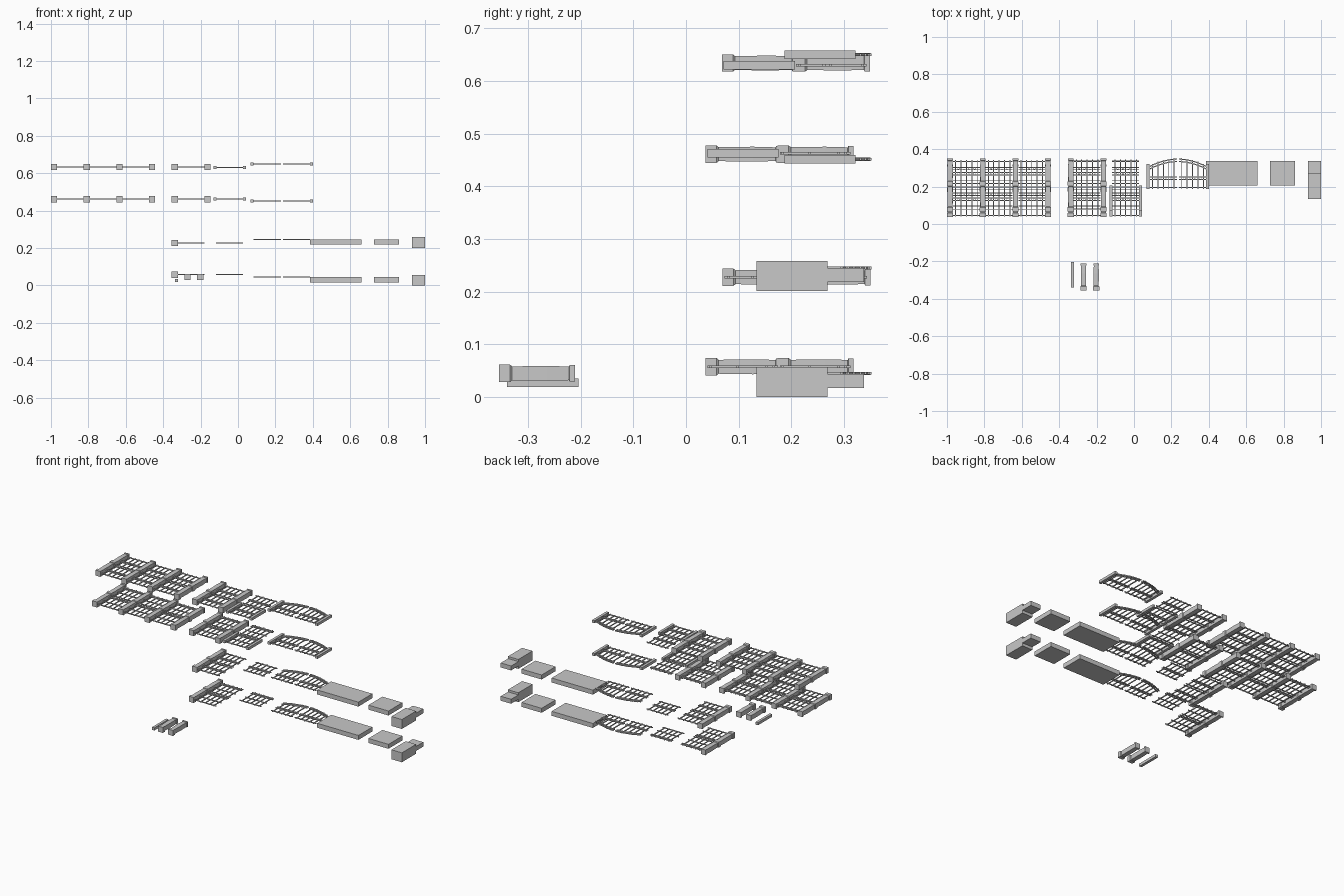
import bpy
import bmesh
from mathutils import Vector, Matrix

cube = bpy.data.objects.get("Cube")
if cube:
    bpy.data.objects.remove(cube)

grey = bpy.data.materials.new("plain grey")
grey.use_nodes = True
grey.diffuse_color = (0.58, 0.58, 0.58, 1)
grey.node_tree.nodes["Principled BSDF"].inputs["Base Color"].default_value = (0.58, 0.58, 0.58, 1)


def finish(bm, name):
    mesh = bpy.data.meshes.new(name)
    bmesh.ops.recalc_face_normals(bm, faces=bm.faces)
    bm.to_mesh(mesh)
    bm.free()
    mesh.materials.append(grey)
    return mesh


def place(name, mesh, x, y, z):
    ob = bpy.data.objects.new(name, mesh)
    ob.location = (x, y, z)
    bpy.context.collection.objects.link(ob)


def bar(bm, a, b, thick):
    """Square bar lying flat between two points."""
    a, b = Vector((*a, 0)), Vector((*b, 0))
    d = b - a
    rot = Vector((1, 0, 0)).rotation_difference(d).to_matrix().to_4x4()
    m = Matrix.Translation((a + b) / 2) @ rot @ Matrix.Diagonal((d.length, thick, thick, 1))
    bmesh.ops.create_cube(bm, size=1, matrix=m)


def ring(bm, x, y, r, thick, sides=8):
    """Flat ornamental ring made of a square tube."""
    loops = []
    for rad, z in ((r, -thick), (r, thick), (r - thick, thick), (r - thick, -thick)):
        geo = bmesh.ops.create_circle(bm, segments=sides, radius=rad,
                                      matrix=Matrix.Translation((x, y, z)))
        loops.append(geo["verts"])
    for i in range(4):
        p, q = loops[i], loops[(i + 1) % 4]
        for k in range(sides):
            n = (k + 1) % sides
            bm.faces.new((p[k], p[n], q[n], q[k]))


def box_mesh(name, sx, sy, sz):
    bm = bmesh.new()
    bmesh.ops.create_cube(bm, size=1, matrix=Matrix.Diagonal((sx, sy, sz, 1)))
    return finish(bm, name)


def box(name, x0, x1, y0, y1, z0, z1):
    place(name, box_mesh(name, x1 - x0, y1 - y0, z1 - z0),
          (x0 + x1) / 2, (y0 + y1) / 2, (z0 + z1) / 2)


# Square post lying on its back: wide base, swelling shaft, cap
def post_mesh():
    bm = bmesh.new()
    profile = ((0, .0165), (.021, .0165), (.025, .0132), (.09, .0142),
               (.133, .0130), (.134, .0158), (.144, .0158))
    prev = None
    for y, h in profile:
        cur = [bm.verts.new((sx * h, y, sz * h))
               for sx, sz in ((-1, -1), (1, -1), (1, 1), (-1, 1))]
        if prev:
            for k in range(4):
                n = (k + 1) % 4
                bm.faces.new((prev[k], prev[n], cur[n], cur[k]))
        else:
            bm.faces.new(cur)
        prev = cur
    bm.faces.new(prev)
    return finish(bm, "post")


WIDTH, PICKETS = 0.144, 5


def picket_xs():
    step = WIDTH / PICKETS
    return [-WIDTH / 2 + step * (i + 0.5) for i in range(PICKETS)], step


# Straight railing panel: pickets, rails, and rings between a rail pair
def panel_mesh(rails, ring_y):
    bm = bmesh.new()
    xs, step = picket_xs()
    for x in xs:
        bar(bm, (x, .004), (x, .138), .005)
    for y in rails:
        bar(bm, (-WIDTH / 2, y), (WIDTH / 2, y), .005)
    for x in xs[:-1]:
        ring(bm, x + step / 2, ring_y, .0055, .0015)
    return finish(bm, "railing_panel")


# Arched gate leaf; side is the direction of the tall meeting edge
def leaf_mesh(side):
    bm = bmesh.new()
    xs, step = picket_xs()

    def arch(x):
        t = (WIDTH / 2 + .008 - side * x) / (WIDTH + .008)
        return .124 + .039 * (1 - t * t)

    for x in xs:
        bar(bm, (x, .004), (x, arch(x) + .006), .005)
    for y in (.012, .055, .067):
        bar(bm, (-WIDTH / 2, y), (WIDTH / 2, y), .005)
    for x in xs[:-1]:
        ring(bm, x + step / 2, .061, .0055, .0015)
    pts = [-WIDTH / 2 + WIDTH * i / 6 for i in range(7)]
    for drop in (0, .013):
        for a, b in zip(pts, pts[1:]):
            bar(bm, (a, arch(a) - drop), (b, arch(b) - drop), .006)
    return finish(bm, "gate_leaf")


post = post_mesh()
stile = box_mesh("stile", .016, .135, .016)
panel_low = panel_mesh((.011, .057, .070, .130), .0635)
panel_high = panel_mesh((.009, .060, .116, .129), .1225)
leaf_left, leaf_right = leaf_mesh(1), leaf_mesh(-1)

ROW = 0.137
PITCH = 0.1745
# Each layer: start in y, post height, single gate height, arched gate height,
# panel style, whether it is a full set
layers = ((.037, .0575, .0575, .045, panel_high, False),
          (.069, .2275, .2275, .245, panel_low, False),
          (.037, .461, .463, .4515, panel_high, True),
          (.068, .634, .630, .650, panel_low, True))

for y0, z, single_z, gate_z, panel, full in layers:
    # Two rows of posts and panels
    for row in range(2):
        y = y0 + row * ROW
        if full:
            for i in range(4):
                place("post", post, -.983 + i * PITCH, y, z)
            for i in range(3):
                place("railing_panel", panel, -.983 + (i + .5) * PITCH, y, z)
            place("post", post, -.338 + PITCH, y, z)
        place("post", post, -.338, y, z)
        place("railing_panel", panel, -.338 + PITCH / 2, y, z)

    # Loose panel in the upper row
    place("loose_panel", panel, -.0445, y0 + ROW, single_z)

    # Single gate with stiles in the lower row
    if full:
        place("single_gate", panel, -.0445, y0, single_z)
        for x in (-.123, .034):
            place("gate_stile", stile, x, y0 + .071, single_z)

    # Arched double gate
    place("gate_leaf_right", leaf_left, .157, .184, gate_z)
    place("gate_leaf_left", leaf_right, .313, .184, gate_z)
    if full:
        for x in (.076, .393):
            place("gate_stile", stile, x, .254, gate_z)

# Solid wall blocks and the stepped end pier
for base in (0, .201):
    box("long_wall_block", .385, .66, .205, .338, base + .017, base + .044)
    box("short_wall_block", .727, .861, .205, .338, base + .017, base + .044)
    box("pier_base", .931, 1.0, .134, .269, base, base + .057)
    box("pier_shaft", .931, 1.0, .269, .338, base + .017, base + .044)

# Loose posts and stile in front
for x in (-.27, -.202):
    place("loose_post", post, x, -.355, .045)
place("loose_stile", stile, -.329, -.272, .027)
